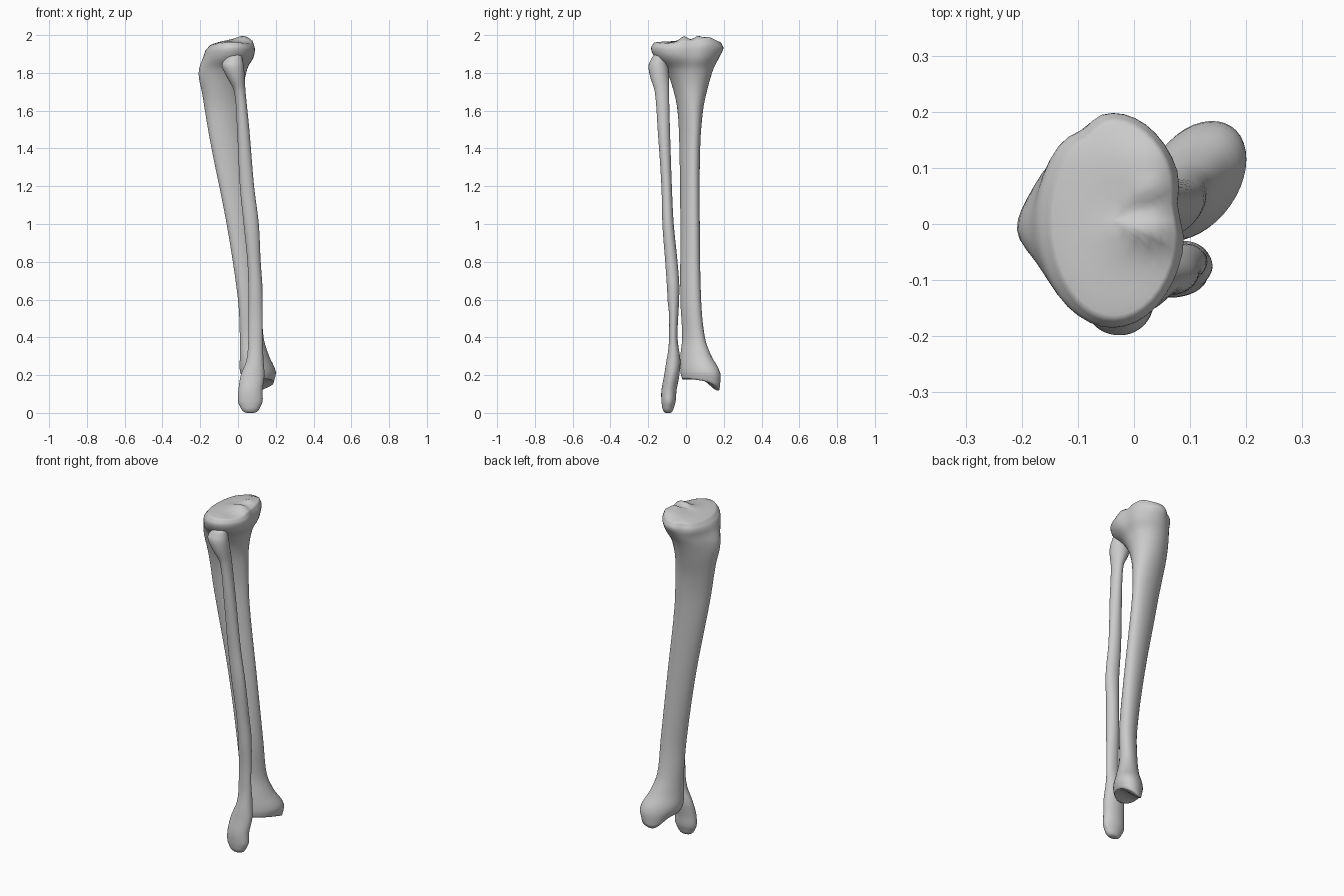
import bpy, math
from mathutils import Vector

SEGMENTS = 40
STEPS = 4

cube = bpy.data.objects.get("Cube")
if cube:
    bpy.data.objects.remove(cube, do_unlink=True)

bone = bpy.data.materials.new("bone grey")
bone.use_nodes = True
colour = (0.6, 0.6, 0.6, 1)
bone.diffuse_color = colour
bone.node_tree.nodes["Principled BSDF"].inputs["Base Color"].default_value = colour


def smooth_rows(rows):
    """Fill in cross-sections between the given ones with a smooth curve."""
    def slope(i, k):
        a, b = rows[max(i - 1, 0)], rows[min(i + 1, len(rows) - 1)]
        return (b[k] - a[k]) / (b[0] - a[0])

    filled = []
    for i in range(len(rows) - 1):
        p, q = rows[i], rows[i + 1]
        gap = q[0] - p[0]
        for step in range(STEPS):
            t = step / STEPS
            ease = t * t * (3 - 2 * t)
            row = [p[0] + gap * t]
            for k in range(1, 5):
                bend = t * (1 - t) ** 2 * slope(i, k) - t * t * (1 - t) * slope(i + 1, k)
                row.append(p[k] + (q[k] - p[k]) * ease + bend * gap)
            filled.append(row)
    return filled + [list(rows[-1])]


def ring(row, scale, lean):
    """One slanted oval that fits the box x0..x1, y0..y1 at its height."""
    z, x0, x1, y0, y1 = row
    points = []
    for s in range(SEGMENTS):
        a = math.tau * s / SEGMENTS
        points.append(Vector(((x0 + x1) / 2 + scale * (x1 - x0) / 2 * math.cos(a),
                              (y0 + y1) / 2 + scale * (y1 - y0) / 2 * math.sin(a + lean),
                              z)))
    return points


def build_bone(name, rows, lean, dome, bumps):
    """Loft the sections, round both ends, then push out the local bumps."""
    filled = smooth_rows(rows)
    caps = [0.04, 0.2, 0.4, 0.6, 0.75, 0.88, 0.96]
    rings = []
    for scale in caps:
        low = list(filled[0])
        low[0] -= dome[0] * (1 - scale ** 4)
        rings.append(ring(low, scale, lean(low[0])))
    rings += [ring(row, 1, lean(row[0])) for row in filled]
    for scale in reversed(caps):
        high = list(filled[-1])
        high[0] += dome[1] * (1 - scale ** 4)
        rings.append(ring(high, scale, lean(high[0])))

    verts = [p for loop in rings for p in loop]
    for p in verts:
        push = Vector()
        for centre, size, offset in bumps:
            d = sum(((p[k] - centre[k]) / size[k]) ** 2 for k in range(3))
            push += Vector(offset) * math.exp(-d)
        p += push

    n = SEGMENTS
    faces = [(r * n + s, r * n + (s + 1) % n, (r + 1) * n + (s + 1) % n, (r + 1) * n + s)
             for r in range(len(rings) - 1) for s in range(n)]
    faces.append(tuple(reversed(range(n))))
    faces.append(tuple(range(len(verts) - n, len(verts))))
    mesh = bpy.data.meshes.new(name)
    mesh.from_pydata(verts, [], faces)
    mesh.materials.append(bone)
    mesh.shade_smooth()
    obj = bpy.data.objects.new(name, mesh)
    bpy.context.collection.objects.link(obj)
    return obj


# Large shin bone: sections are (z, x0, x1, y0, y1)
shin_rows = [
    (.17, .03, .19, -.02, .17), (.22, .01, .2, -.03, .18),
    (.3, .01, .165, -.03, .135), (.4, .01, .135, -.02, .1),
    (.6, 0, .125, -.03, .08), (1, -.06, .085, -.03, .073),
    (1.4, -.14, .04, -.035, .075), (1.6, -.175, .03, -.045, .09),
    (1.72, -.19, .03, -.07, .115), (1.82, -.19, .05, -.11, .145),
    (1.88, -.18, .085, -.165, .175), (1.93, -.17, .093, -.185, .198),
    (1.96, -.15, .08, -.17, .185)]
shin_bumps = [
    ((-.2, -.02, 1.8), (.06, .06, .08), (-.02, 0, 0)),          # front knob
    ((.1, .16, .16), (.09, .05, .05), (0, .01, -.055)),         # inner ankle
    ((.1, .04, .16), (.07, .07, .03), (0, 0, .02)),             # ankle hollow
    ((.03, .06, 1.97), (.05, .025, .03), (0, 0, .02)),          # knee ridges
    ((.03, -.01, 1.97), (.06, .025, .03), (0, 0, .025)),
    ((.05, .12, 1.97), (.08, .05, .05), (0, 0, .025)),          # raised rear rim
    ((-.16, 0, 1.96), (.07, .2, .05), (0, 0, -.015)),           # low front rim
    ((.02, -.09, 1.97), (.07, .05, .03), (0, 0, -.008)),        # outer socket
    ((.1, .03, 1.92), (.05, .04, .08), (-.015, 0, 0)),          # rear notch
    ((-.1, .18, 1.95), (.03, .03, .05), (.008, -.012, 0))]      # side groove


def shin_lean(z):
    return 0.38 if z < 1.5 else max(0, 0.38 * (1.9 - z) / 0.4)


build_bone("shin_bone", shin_rows, shin_lean, (0, .012), shin_bumps)

# Slender outer bone
outer_rows = [
    (.025, .015, .115, -.125, -.065), (.06, 0, .13, -.13, -.055),
    (.12, .002, .13, -.13, -.05), (.2, .015, .14, -.115, -.035),
    (.28, .045, .135, -.1, -.03), (.4, .055, .13, -.09, -.045),
    (.65, .055, .13, -.1, -.035), (.8, .05, .12, -.11, -.045),
    (1, .03, .11, -.125, -.065), (1.2, .01, .085, -.13, -.075),
    (1.5, -.005, .06, -.15, -.085), (1.7, -.02, .04, -.165, -.09),
    (1.78, -.06, .035, -.19, -.09), (1.84, -.085, .03, -.198, -.095),
    (1.88, -.065, .02, -.18, -.1)]
outer_bumps = [
    ((.01, -.12, 1.9), (.05, .05, .04), (0, 0, .015)),          # head tip
    ((.09, -.08, .25), (.05, .03, .05), (0, -.006, 0)),         # ankle swelling
    ((.09, -.1, .5), (.05, .03, .04), (0, .006, 0))]            # shaft waist
build_bone("outer_bone", outer_rows, lambda z: 0, (.025, .012), outer_bumps)
